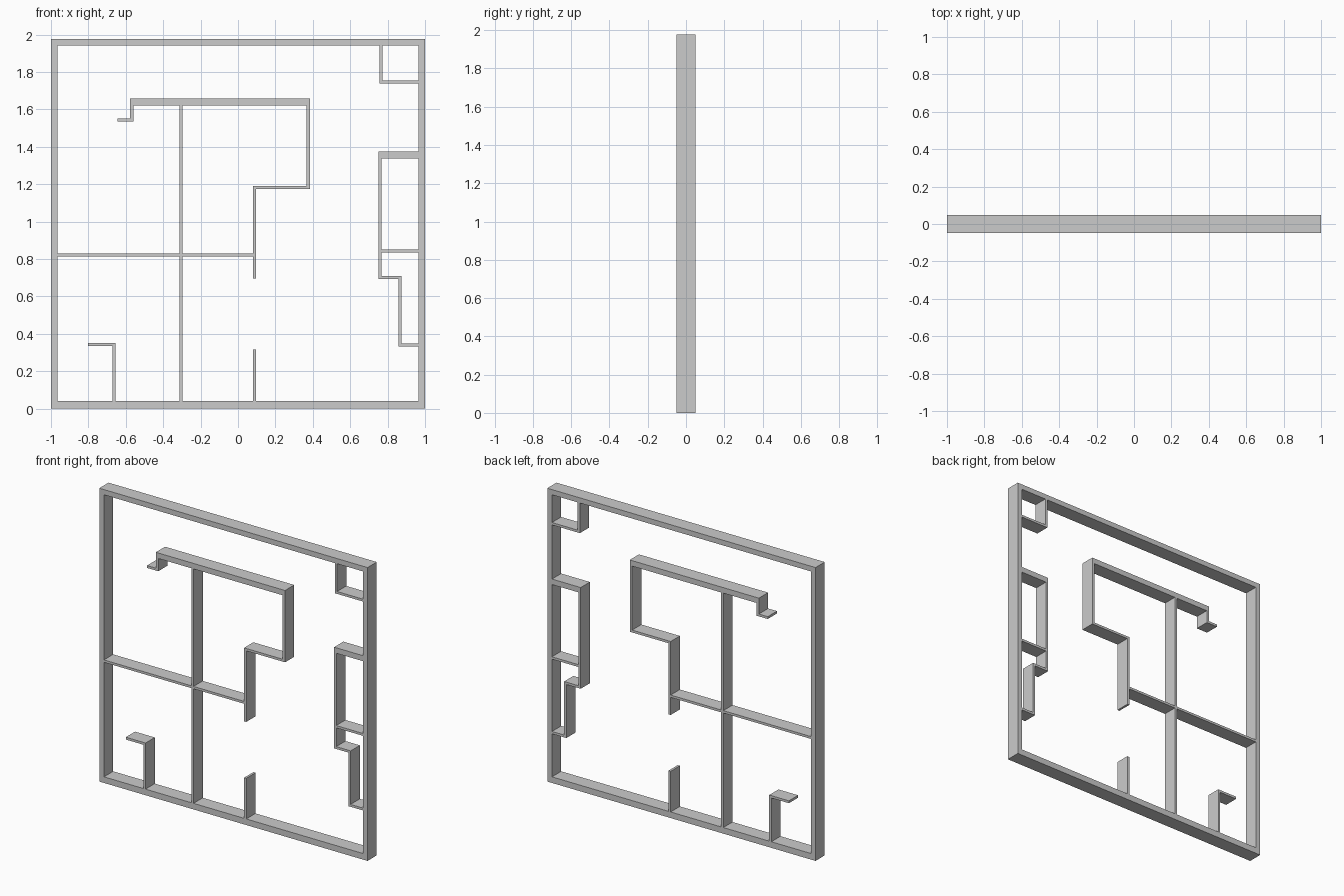
import bpy, bmesh, math
from mathutils import Vector

if "Cube" in bpy.data.objects:
    bpy.data.objects.remove(bpy.data.objects["Cube"])

HALF_DEPTH = 0.049
TOP = 1.977
T = 0.016           # thin wall thickness
L, R = -0.965, 0.965  # inner edges of the side walls
FLOOR, CEIL = 0.041, 1.942


def walls(name, rects):
    """Merge rectangles (x0, x1, z0, z1) into one clean solid and give it depth."""
    xs = sorted({v for r in rects for v in r[:2]})
    zs = sorted({v for r in rects for v in r[2:]})
    bm = bmesh.new()
    verts = {}

    def vert(x, z):
        if (x, z) not in verts:
            verts[x, z] = bm.verts.new((x, -HALF_DEPTH, z))
        return verts[x, z]

    for xa, xb in zip(xs, xs[1:]):
        for za, zb in zip(zs, zs[1:]):
            cx, cz = (xa + xb) / 2, (za + zb) / 2
            if any(r[0] < cx < r[1] and r[2] < cz < r[3] for r in rects):
                bm.faces.new([vert(xa, za), vert(xb, za), vert(xb, zb), vert(xa, zb)])
    ext = bmesh.ops.extrude_face_region(bm, geom=bm.faces[:])
    moved = [g for g in ext["geom"] if isinstance(g, bmesh.types.BMVert)]
    bmesh.ops.translate(bm, verts=moved, vec=Vector((0, 2 * HALF_DEPTH, 0)))
    bmesh.ops.recalc_face_normals(bm, faces=bm.faces[:])
    bmesh.ops.dissolve_limit(bm, angle_limit=math.radians(1),
                             verts=bm.verts[:], edges=bm.edges[:])
    mesh = bpy.data.meshes.new(name)
    bm.to_mesh(mesh)
    bm.free()
    obj = bpy.data.objects.new(name, mesh)
    bpy.context.collection.objects.link(obj)
    return obj


def across(x0, x1, z, t=T):
    """Horizontal wall whose upper edge is at z."""
    return (x0, x1, round(z - t, 4), z)


def upright(x, z0, z1, t=T):
    """Vertical wall whose left edge is at x."""
    return (x, round(x + t, 4), z0, z1)


# Outer frame
walls("outer_frame", [
    (-1, L, 0, TOP), (R, 1, 0, TOP),
    (-1, 1, 0, FLOOR), (-1, 1, CEIL, TOP),
])

# Main dividing walls and the stepped inner room
walls("room_walls", [
    upright(-0.313, FLOOR, 1.64),
    across(L, 0.09, 0.829),
    upright(0.08, 0.695, 1.19),
    across(0.08, 0.385, 1.19),
    upright(0.367, 1.174, 1.658, 0.018),
    across(-0.578, 0.385, 1.658, 0.037),
    upright(-0.578, 1.535, 1.658, 0.018),
    across(-0.644, -0.56, 1.551),
])

# Short wall below the doorway
walls("door_stub", [upright(0.08, FLOOR, 0.315)])

# Hooked wall in the lower left corner
walls("corner_hook", [
    upright(-0.671, FLOOR, 0.352),
    across(-0.802, -0.655, 0.352),
])

# Small box in the upper right corner
walls("corner_closet", [
    upright(0.757, 1.739, CEIL),
    across(0.757, R, 1.755),
])

# Stepped bay along the right wall
walls("side_bay", [
    across(0.751, R, 1.374, 0.037),
    upright(0.751, 0.692, 1.374),
    across(0.751, R, 0.85),
    across(0.751, 0.874, 0.708),
    upright(0.858, 0.331, 0.708),
    across(0.858, R, 0.347),
])
